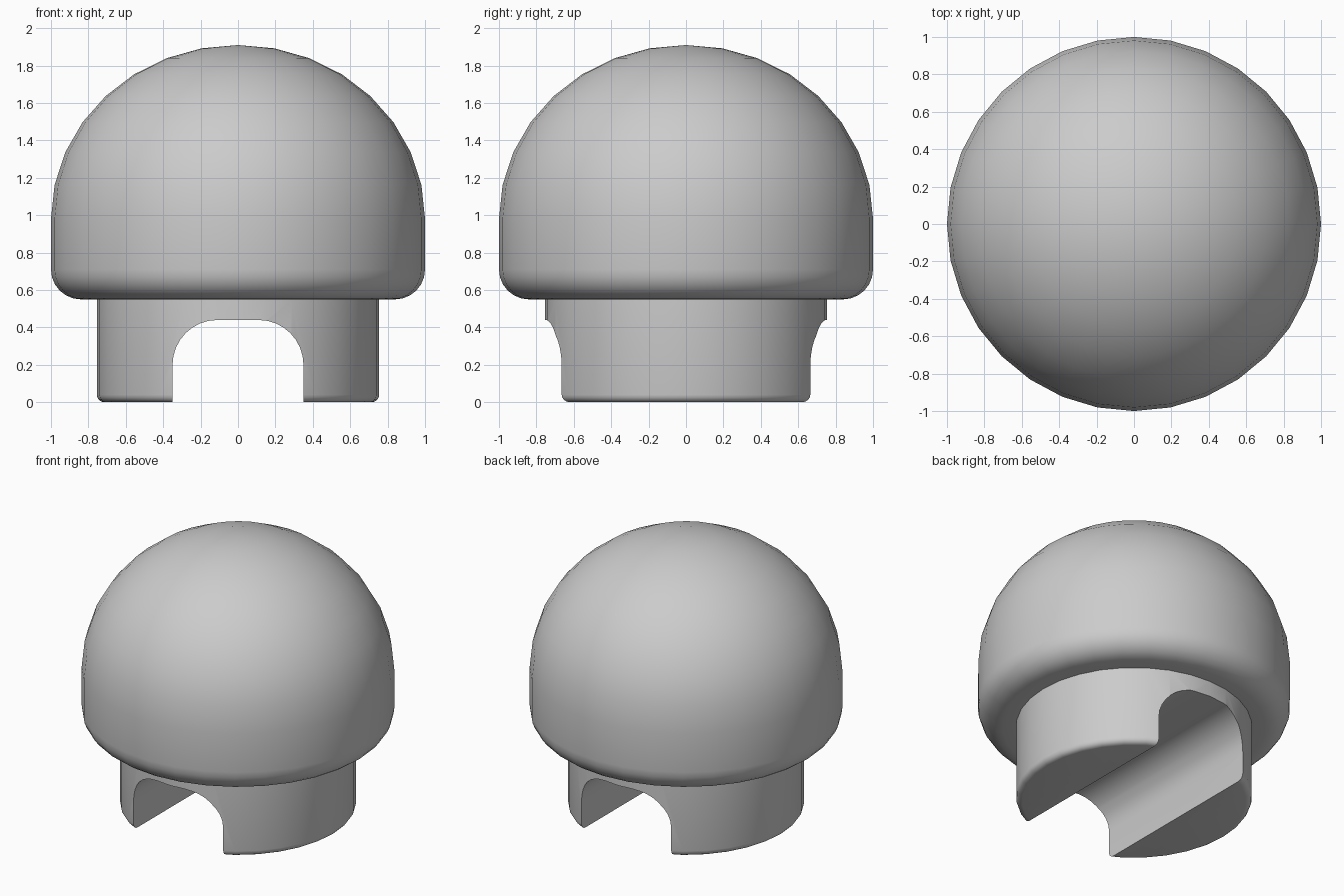
import bpy, bmesh, math

if "Cube" in bpy.data.objects:
    bpy.data.objects.remove(bpy.data.objects["Cube"])

SEGMENTS = 32


def make_object(name, bm):
    bmesh.ops.recalc_face_normals(bm, faces=bm.faces[:])
    mesh = bpy.data.meshes.new(name)
    bm.to_mesh(mesh)
    bm.free()
    obj = bpy.data.objects.new(name, mesh)
    bpy.context.collection.objects.link(obj)
    return obj


def arc(cx, cz, rx, rz, start, end, steps):
    angles = [math.radians(start + (end - start) * i / steps) for i in range(steps + 1)]
    return [(cx + rx * math.cos(a), cz + rz * math.sin(a)) for a in angles]


def revolve(name, profile):
    bm = bmesh.new()
    rings = []
    for r, z in profile:
        if r < 1e-4:
            rings.append([bm.verts.new((0, 0, z))] * SEGMENTS)
        else:
            rings.append([bm.verts.new((r * math.cos(2 * math.pi * i / SEGMENTS),
                                        r * math.sin(2 * math.pi * i / SEGMENTS), z))
                          for i in range(SEGMENTS)])
    for low, high in zip(rings, rings[1:]):
        for i in range(SEGMENTS):
            j = (i + 1) % SEGMENTS
            corners = list(dict.fromkeys([low[i], low[j], high[j], high[i]]))
            bm.faces.new(corners)
    return make_object(name, bm)


# Domed cap and round stem, turned from one profile
profile = [(0, 0)]
profile += arc(0.715, 0.04, 0.04, 0.04, -90, 0, 4)      # rounded stem foot
profile += [(0.755, 0.55)]
profile += arc(0.84, 0.71, 0.16, 0.16, -90, 0, 6)       # rounded cap rim
profile += arc(0, 0.98, 1.0, 0.93, 0, 90, 8)            # dome
knob = revolve("domed_knob", profile)

# Arched channel running front to back through the stem
outline = [(-0.35, -0.2), (0.35, -0.2)]
outline += arc(0.11, 0.20, 0.24, 0.24, 0, 90, 8)
outline += arc(-0.11, 0.20, 0.24, 0.24, 90, 180, 8)
bm = bmesh.new()
face = bm.faces.new([bm.verts.new((x, -1.2, z)) for x, z in outline])
extruded = bmesh.ops.extrude_face_region(bm, geom=[face], use_keep_orig=True)
moved = [v for v in extruded["geom"] if isinstance(v, bmesh.types.BMVert)]
bmesh.ops.translate(bm, verts=moved, vec=(0, 2.4, 0))
cutter = make_object("channel_cutter", bm)
cutter.hide_render = True

cut = knob.modifiers.new("channel", 'BOOLEAN')
cut.operation = 'DIFFERENCE'
cut.solver = 'EXACT'
cut.object = cutter

# Apply the cut and smooth the rounded surfaces
bpy.context.view_layer.objects.active = knob
knob.select_set(True)
bpy.ops.object.modifier_apply(modifier=cut.name)
bpy.data.objects.remove(cutter)
bpy.ops.object.shade_smooth_by_angle(angle=math.radians(35))
